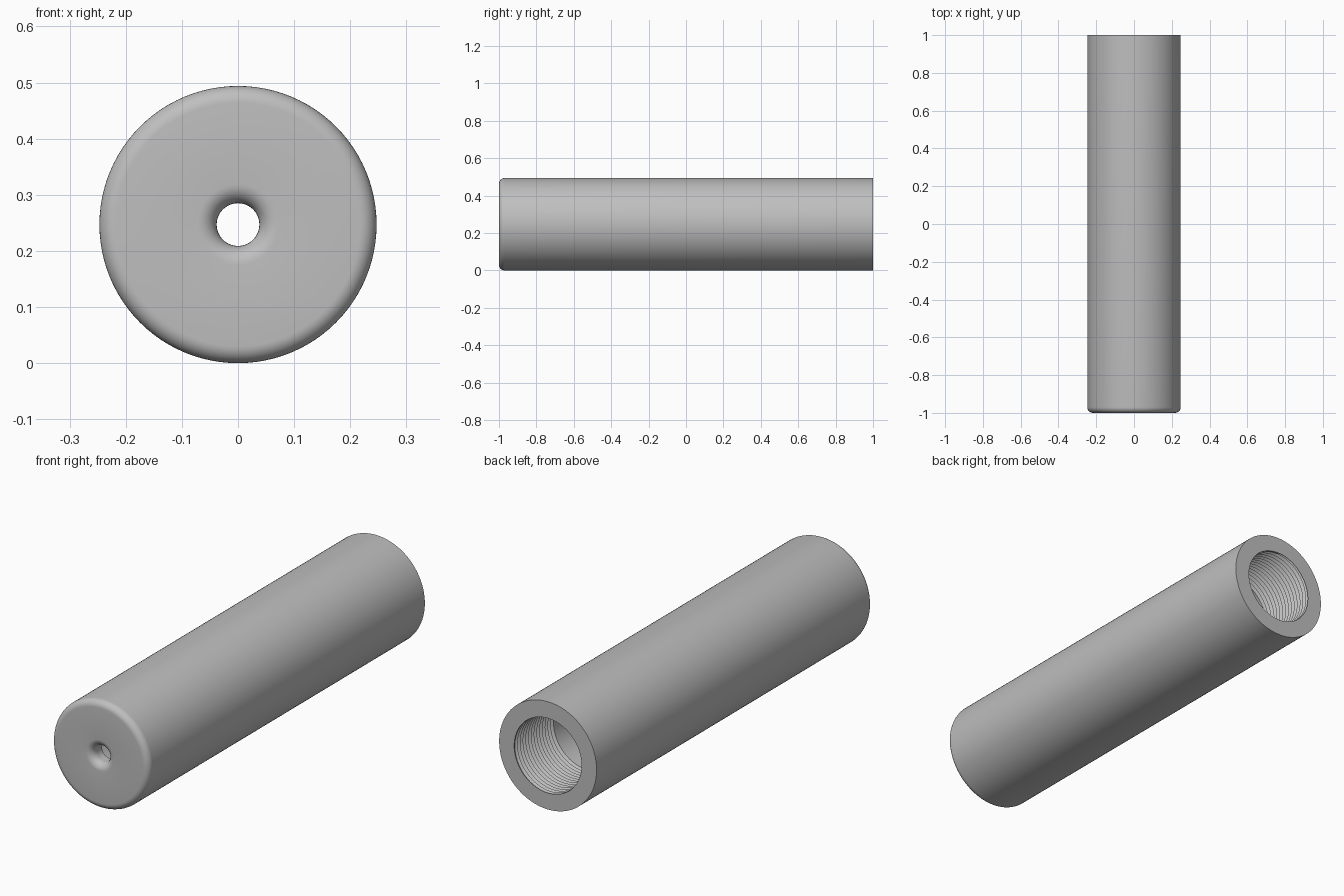
import bpy, bmesh, math

cube = bpy.data.objects.get("Cube")
if cube:
    bpy.data.objects.remove(cube)

SEG = 96
OUTER, BORE, HOLE = 0.247, 0.171, 0.038
FRONT, BACK = -1.0, 1.0
THREAD_START, PITCH, DEPTH = 0.71, 0.02, 0.012


def fillet(cy, cr, radius, start, end, steps=8):
    """Arc of (y, r) points around a centre, angles in degrees."""
    pts = []
    for i in range(steps + 1):
        a = math.radians(start + (end - start) * i / steps)
        pts.append((cy + radius * math.sin(a), cr + radius * math.cos(a)))
    return pts


def plain_ring(y, r):
    return [(y, r)] * (SEG + 1)


def thread_ring(k):
    """One half turn of the helix: even rings are crests, odd rings are roots."""
    ring = []
    for s in range(SEG + 1):
        y = THREAD_START + PITCH * (k / 2 + s / SEG)
        r = BORE + DEPTH * (k % 2)
        if y <= THREAD_START or y >= BACK:
            y, r = min(max(y, THREAD_START), BACK), BORE
        ring.append((y, r))
    return ring


# Section: outer wall, rounded front edge, rounded small hole, then the bore
edge, lip = 0.03, 0.034
section = [(BACK, OUTER)]
section += fillet(FRONT + edge, OUTER - edge, edge, 0, -90)
section += fillet(FRONT + lip, HOLE + lip, lip, -90, -180)
section += [(FRONT + 0.07, HOLE), (FRONT + 0.07, BORE)]
rings = [plain_ring(y, r) for y, r in section]

# Internal thread in the back end
turns = math.ceil((BACK - THREAD_START) / PITCH)
rings += [thread_ring(k) for k in range(-2, 2 * turns + 1)]

# Skin the rings into a closed tube
bm = bmesh.new()
grid = []
for ring in rings:
    row = []
    for s, (y, r) in enumerate(ring):
        a = math.tau * (s % SEG) / SEG
        row.append(bm.verts.new((r * math.sin(a), y, OUTER + r * math.cos(a))))
    grid.append(row)
for i, row in enumerate(grid):
    nxt = grid[(i + 1) % len(grid)]
    for s in range(SEG):
        bm.faces.new((row[s], row[s + 1], nxt[s + 1], nxt[s]))
bmesh.ops.remove_doubles(bm, verts=bm.verts, dist=0.00002)
bmesh.ops.recalc_face_normals(bm, faces=bm.faces)

mesh = bpy.data.meshes.new("threaded_tube")
bm.to_mesh(mesh)
bm.free()
tube = bpy.data.objects.new("threaded_tube", mesh)
bpy.context.collection.objects.link(tube)

# Plain grey finish
grey = bpy.data.materials.new("plain_grey")
grey.use_nodes = True
colour = (0.52, 0.52, 0.52, 1)
grey.diffuse_color = colour
grey.node_tree.nodes["Principled BSDF"].inputs["Base Color"].default_value = colour
mesh.materials.append(grey)

# Smooth walls with sharp rims and thread edges
bpy.ops.object.select_all(action="DESELECT")
tube.select_set(True)
bpy.context.view_layer.objects.active = tube
bpy.ops.object.shade_smooth_by_angle(angle=math.radians(30))
